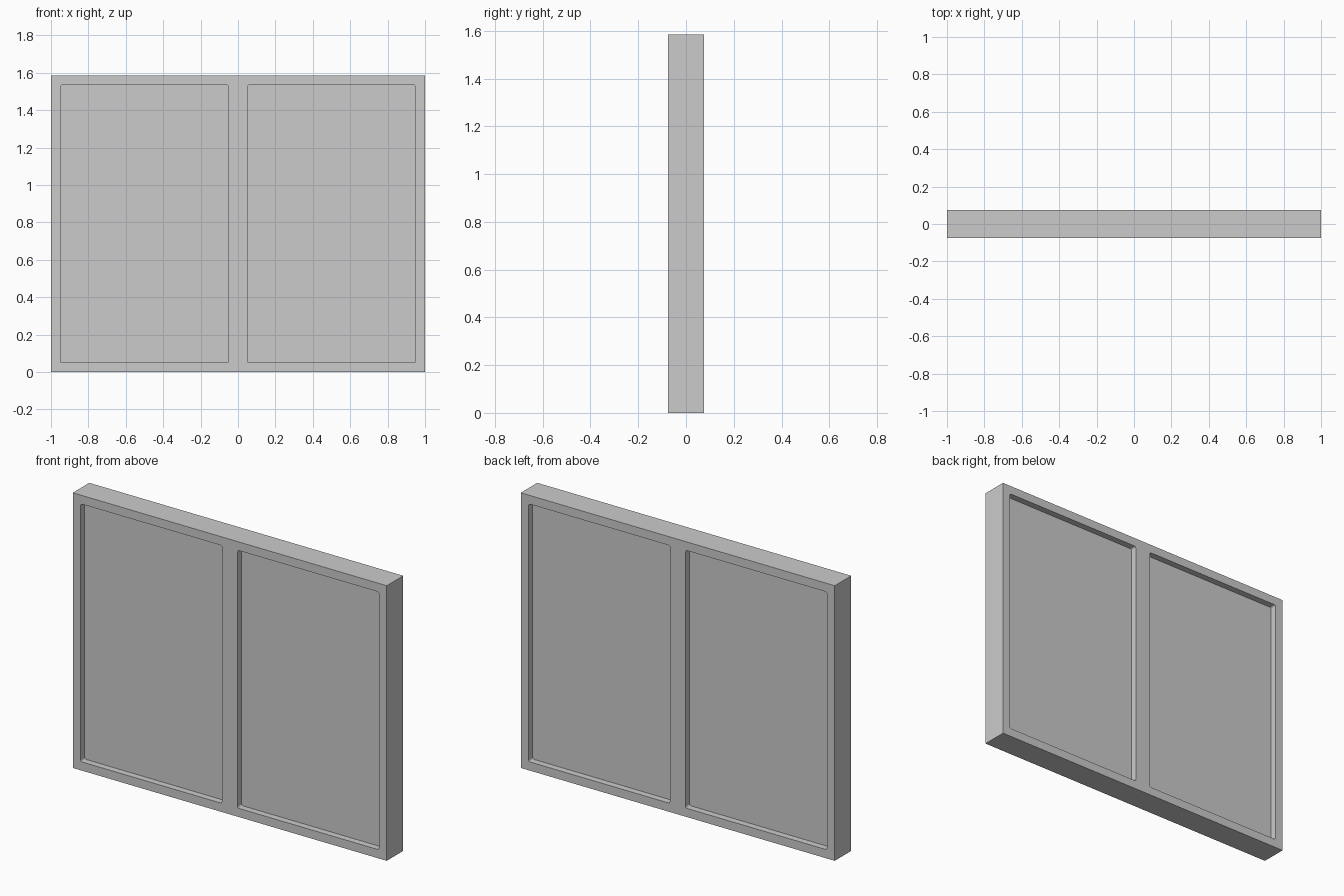
import bpy, bmesh
from mathutils import Matrix, Vector

if "Cube" in bpy.data.objects:
    bpy.data.objects.remove(bpy.data.objects["Cube"])

W, H, D = 2.0, 1.584, 0.15      # overall size
RIM = 0.05                      # frame width around each pane
RECESS = 0.0375                 # pane depth below frame, both faces
OVER = 0.1                      # cutter overshoot outside the frame


def add_box(bm, center, size):
    m = Matrix.Translation(center) @ Matrix.Diagonal((*size, 1))
    return bmesh.ops.create_cube(bm, size=1, matrix=m)


def make_object(name, bm):
    mesh = bpy.data.meshes.new(name)
    bm.to_mesh(mesh)
    bm.free()
    obj = bpy.data.objects.new(name, mesh)
    bpy.context.collection.objects.link(obj)
    return obj


# Solid window slab
bm = bmesh.new()
add_box(bm, (0, 0, H / 2), (W, D, H))
window = make_object("window_frame", bm)

# Pane recesses: four shallow pockets with slightly rounded corners
bm = bmesh.new()
for sx in (-1, 1):
    for sy in (-1, 1):
        y = sy * (D / 2 - RECESS + (RECESS + OVER) / 2)
        add_box(bm, Vector((sx * W / 4, y, H / 2)),
                (W / 2 - 2 * RIM, RECESS + OVER, H - 2 * RIM))
corners = [e for e in bm.edges
           if abs(e.verts[0].co.y - e.verts[1].co.y) > 0.01]
bmesh.ops.bevel(bm, geom=corners, offset=0.01, segments=3, profile=0.5,
                affect='EDGES')
cutter = make_object("pane_recess_cutter", bm)
cutter.hide_render = True

# Cut the pockets, then discard the helper
mod = window.modifiers.new("pane_recesses", 'BOOLEAN')
mod.operation = 'DIFFERENCE'
mod.solver = 'EXACT'
mod.object = cutter
bpy.context.view_layer.objects.active = window
window.select_set(True)
bpy.ops.object.modifier_apply(modifier=mod.name)
bpy.data.objects.remove(cutter)
